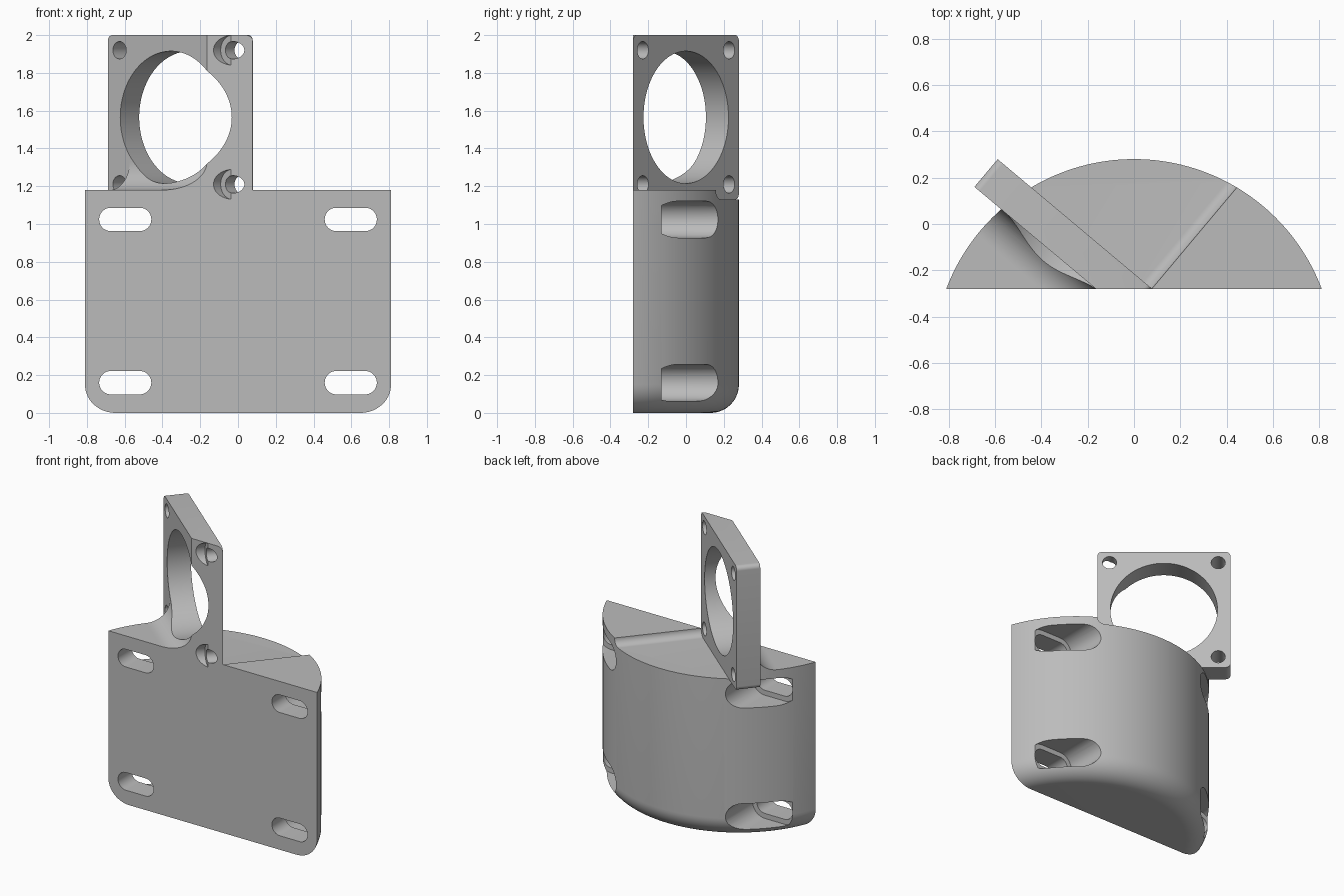
import bpy, bmesh
from math import sin, cos, pi, radians, asin
from mathutils import Matrix, Vector

cube = bpy.data.objects.get("Cube")
if cube:
    bpy.data.objects.remove(cube)

grey = bpy.data.materials.new("plain_grey")
grey.use_nodes = True
grey.diffuse_color = (0.5, 0.5, 0.5, 1)
grey.node_tree.nodes["Principled BSDF"].inputs["Base Color"].default_value = (0.5, 0.5, 0.5, 1)

FRONT = -0.28            # flat front of the body
R, CY = 0.866, -0.586    # radius and centre of the curved back
TOP, FLOOR = 1.18, 1.13  # body top and recessed floor
HALF, THICK = 0.435, 0.156
MID = FLOOR + HALF       # height of the ring centre


def frame(a, b, c, origin=(0, 0, 0)):
    m = Matrix((a, b, c)).transposed().to_4x4()
    m.translation = origin
    return m


ang = radians(40)
U = Vector((cos(ang), -sin(ang), 0))
N = Vector((-sin(ang), -cos(ang), 0))
Z = Vector((0, 0, 1))
X, Y = Vector((1, 0, 0)), Vector((0, 1, 0))
ORIGIN = (-0.255, 0, 0)
PLATE = frame(U, Z, N, ORIGIN)    # across, up, outwards
SIDE = frame(N, Z, -U, ORIGIN)    # outwards, up, along the plate
FACE = frame(X, Z, -Y)            # front profile


def arc(cx, cy, r, a0, a1, n=16):
    return [(cx + r * cos(radians(a0 + (a1 - a0) * i / n)),
             cy + r * sin(radians(a0 + (a1 - a0) * i / n))) for i in range(n + 1)]


def circle(cx, cy, r, n=96):
    return arc(cx, cy, r, 0, 360, n)[:-1]


def slot(cx, cy, half_length, r):
    return (arc(cx + half_length - r, cy, r, -90, 90, 24)
            + arc(cx - half_length + r, cy, r, 90, 270, 24))


def loft(name, rings, matrix=Matrix()):
    """Skin a stack of closed rings and cap both ends."""
    bm = bmesh.new()
    rows = [[bm.verts.new(matrix @ Vector(p)) for p in ring] for ring in rings]
    n = len(rows[0])
    for lo, hi in zip(rows, rows[1:]):
        for i in range(n):
            j = (i + 1) % n
            bm.faces.new((lo[i], lo[j], hi[j], hi[i]))
    bm.faces.new(rows[0])
    bm.faces.new(rows[-1])
    bmesh.ops.recalc_face_normals(bm, faces=bm.faces)
    mesh = bpy.data.meshes.new(name)
    bm.to_mesh(mesh)
    bm.free()
    obj = bpy.data.objects.new(name, mesh)
    bpy.context.collection.objects.link(obj)
    mesh.materials.append(grey)
    return obj


def prism(name, outline, a, b, matrix):
    return loft(name, [[(x, y, h) for x, y in outline] for h in (a, b)], matrix)


def combine(target, tool, operation="DIFFERENCE"):
    mod = target.modifiers.new("bool", "BOOLEAN")
    mod.operation, mod.solver, mod.object = operation, "EXACT", tool
    bpy.context.view_layer.objects.active = target
    bpy.ops.object.modifier_apply(modifier=mod.name)
    bpy.data.objects.remove(tool)


# Body: D-shaped block with a rounded lower back edge
def d_ring(inset, z):
    r = R - inset
    a = pi / 2 + asin((CY - FRONT + 0.04) / r) * -1
    a0 = 90 - a * 180 / pi
    a0 = asin((FRONT - 0.04 - CY) / r) * 180 / pi
    return [(x, y, z) for x, y in arc(0, CY, r, a0, 180 - a0, 96)]


fillet = 0.15
rings = [d_ring(fillet * (1 - sin(t)), fillet * (1 - cos(t)))
         for t in (pi / 2 * i / 14 for i in range(15))]
body = loft("bracket_body", rings + [d_ring(0, 1.45)])

# Recess behind the plate, with a rounded foot against the raised corner
floor = FLOOR + 0.001
recess = ([(-2, floor)] + arc(HALF - 0.05, TOP, TOP - floor, -90, 0, 10)
          + [(2, TOP), (2, 1.7), (-2, 1.7)])
combine(body, prism("recess_cutter", recess, -2, 0.02, PLATE))

# Clearance in front of the plate, with a fillet where they meet
clear = ([(2, TOP)] + arc(THICK + fillet, TOP + fillet, fillet, 270, 180, 20)
         + [(0.1, TOP + fillet + 0.01), (0.1, 1.7), (2, 1.7)])
combine(body, prism("clearance_cutter", clear, -2, 2, SIDE))

# Upright square plate, turned to one side
c = HALF - 0.03
outline = ([(HALF, FLOOR)] + arc(c, MID + c, 0.03, 0, 90, 8)
           + arc(-c, MID + c, 0.03, 90, 180, 8) + arc(-c, MID - c, 0.03, 180, 270, 8))
combine(body, prism("upright_plate", outline, 0, THICK, PLATE), "UNION")

# Trim everything to the flat front
combine(body, prism("front_cutter", [(-2, -1), (2, -1), (2, 3), (-2, 3)], -FRONT, 2, FACE))

# Large ring opening, four screw holes, two screw-head pockets
combine(body, prism("ring_cutter", circle(0, MID, 0.35, 128), -0.1, 1, PLATE))
for su in (-1, 1):
    for sz in (-1, 1):
        u, z = su * 0.355, MID + sz * 0.355
        combine(body, prism("screw_cutter", circle(u, z, 0.046, 48), -0.05, 1, PLATE))
        if su > 0:
            combine(body, prism("head_cutter", circle(u, z, 0.079, 64), 0.075, 1, PLATE))

# Mounting slots with wider pockets from the back
for sx in (-1, 1):
    for z in (0.16, 1.024):
        combine(body, prism("slot_cutter", slot(sx * 0.597, z, 0.138, 0.062), -1, 1, FACE))
        combine(body, prism("pocket_cutter", slot(sx * 0.597, z, 0.173, 0.097), -1, 0.13, FACE))

bpy.ops.object.select_all(action="DESELECT")
body.select_set(True)
bpy.context.view_layer.objects.active = body
bpy.ops.object.shade_smooth_by_angle(angle=radians(30))
